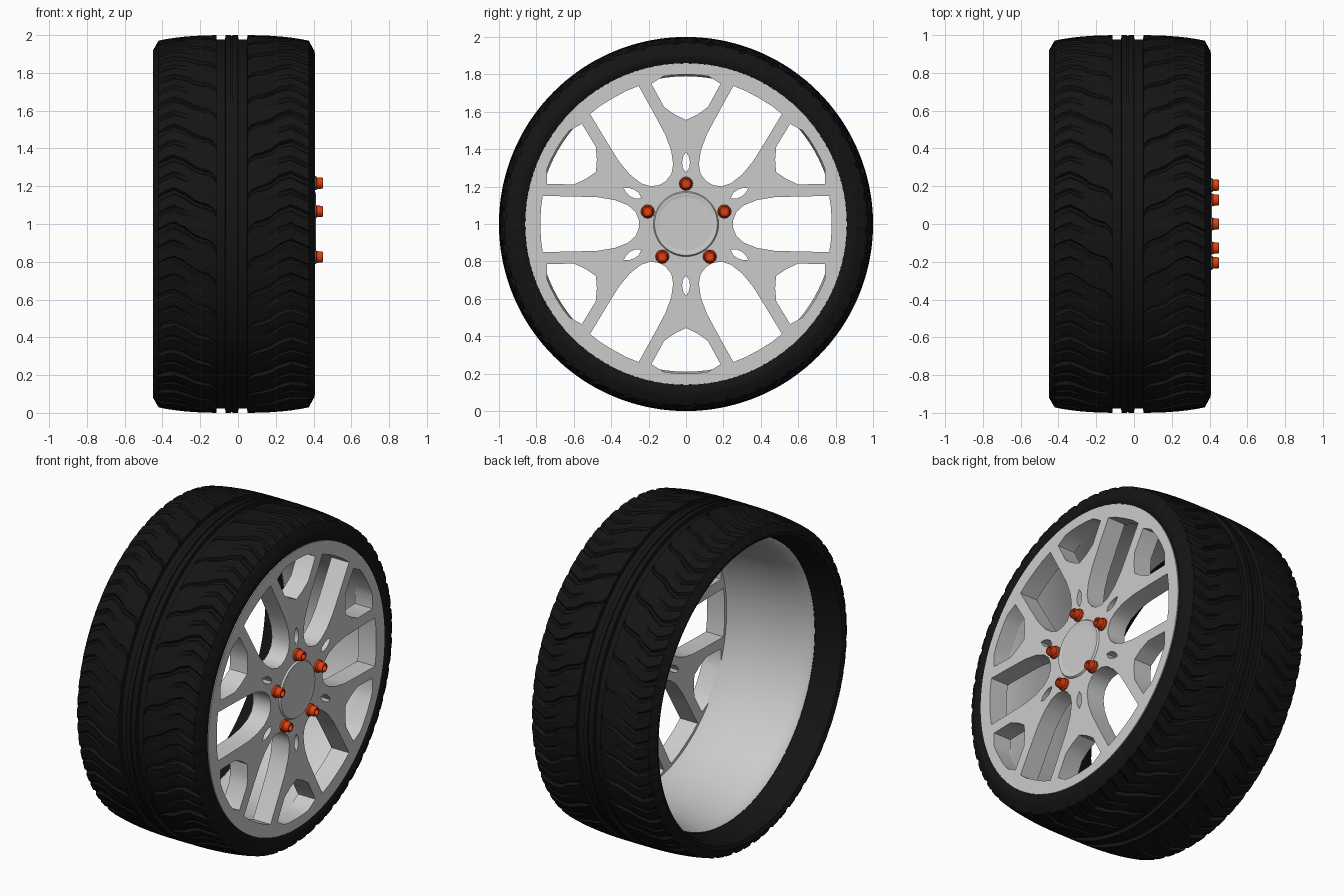
import bpy, bmesh
from math import sin, cos, pi, exp, radians

if "Cube" in bpy.data.objects:
    bpy.data.objects.remove(bpy.data.objects["Cube"])

def material(name, rgb):
    m = bpy.data.materials.new(name)
    m.diffuse_color = (*rgb, 1)
    m.use_nodes = True
    m.node_tree.nodes["Principled BSDF"].inputs["Base Color"].default_value = m.diffuse_color
    return m

RUBBER = material("rubber", (0.007, 0.007, 0.007))
RED = material("bolt_red", (0.75, 0.05, 0.005))

def finish(name, bm, mat=None, angle=30):
    bmesh.ops.remove_doubles(bm, verts=bm.verts, dist=0.0003)
    bmesh.ops.recalc_face_normals(bm, faces=bm.faces)
    me = bpy.data.meshes.new(name)
    bm.to_mesh(me)
    bm.free()
    ob = bpy.data.objects.new(name, me)
    bpy.context.collection.objects.link(ob)
    if mat:
        me.materials.append(mat)
    bpy.ops.object.select_all(action='DESELECT')
    ob.select_set(True)
    bpy.context.view_layer.objects.active = ob
    bpy.ops.object.shade_smooth_by_angle(angle=radians(angle))
    return ob

def skin(bm, rings, closed=False):
    n = len(rings[0])
    pairs = list(zip(rings, rings[1:])) + ([(rings[-1], rings[0])] if closed else [])
    for a, b in pairs:
        for j in range(n):
            k = (j + 1) % n
            bm.faces.new((a[j], a[k], b[k], b[j]))

def lathe(name, profile, segs, y=0, z=1, mat=None, closed=False):
    """Revolve (x, radius) points around an axis parallel to x."""
    bm = bmesh.new()
    rings = [[bm.verts.new((x, y + r * cos(2 * pi * j / segs), z + r * sin(2 * pi * j / segs)))
              for j in range(segs)] for x, r in profile]
    skin(bm, rings, closed)
    return finish(name, bm, mat)

# Tyre: grid follows the curved tread grooves so their edges stay crisp
PITCHES = 34
PATTERN = [(0, 0), (.15, 0), (.27, 0), (.32, .5), (.38, .5), (.43, 0), (.58, 0),
           (.73, 0), (.79, 1), (.89, 1), (.95, 0)]
MID = -0.033

def crown(x):
    return 1 - 0.03 * (abs(x + 0.0235) / 0.4) ** 3

rows = [(-.28, .86, 0), (-.40, .88, 0), (-.44, .897, 0), (-.45, .92, 0)]
for x in (-.42, -.385, -.34, -.28, -.23, -.19, -.16, -.135, -.117):
    rows.append((x, crown(x), .5 if x == -.42 else 1))
for x, drop in ((-.115, 0), (-.113, .022), (-.068, .022), (-.066, 0), (-.038, 0), (-.036, .006),
                (-.030, .006), (-.028, 0), (0, 0), (.002, .022), (.048, .022), (.05, 0)):
    rows.append((x, crown(x) - drop, 0))
for x in (.052, .07, .095, .125, .17, .22, .28, .33, .375):
    rows.append((x, crown(x), .5 if x == .375 else 1))
rows += [(.405, .915, 0), (.408, .895, 0), (.402, .875, 0), (.394, .86, 0), (.30, .859, 0)]

bm = bmesh.new()
rings = []
for x, r, groove in rows:
    u = max(abs(x - MID), .082)
    shift = -.13 * exp(-(u - .082) / .06) + .026 * sin(u * 26)
    shift += (pi / PITCHES) * min(max((x + .066) / .066, 0), 1)   # stagger the two sides
    width = min(.5 + 1.5 * u, 1.1)
    depth = .02 * groove * min(1, .4 + (u - .082) * 6)
    ring = []
    for p in range(PITCHES):
        for f, d in PATTERN:
            if f > .7:
                f = .84 + (f - .84) * width
            if .25 < f < .5:                      # short sipe that fades toward the centre
                d *= min(max((u - .17) / .1, 0), 1)
            a = 2 * pi * (p + f) / PITCHES + shift
            rr = r - d * depth
            ring.append(bm.verts.new((x, -rr * cos(a), 1 + rr * sin(a))))
    rings.append(ring)
skin(bm, rings)
finish("tyre", bm, RUBBER, 35)

# Rim barrel
lathe("rim_barrel", [(-.28, .858), (-.265, .845), (-.22, .83), (-.1, .81), (.08, .797),
                     (.24, .79), (.32, .805), (.32, .858)], 96, closed=True)

# Wheel face: disc outline with window cut-outs, drawn in the y-z plane
def rot(pts, a):
    return [(x * cos(a) - y * sin(a), x * sin(a) + y * cos(a)) for x, y in pts]

def mirrored(half):
    return half + [(x, -y) for x, y in reversed(half) if y > 0]

big = mirrored([(.778, 0), (.776, .08), (.766, .15), (.60, .147), (.47, .143), (.38, .128),
                (.31, .10), (.27, .065), (.252, .02)])
fork = mirrored([(.80, 0), (.797, .07), (.79, .12), (.75, .185), (.625, .117), (.585, .06), (.556, 0)])
slot = mirrored([(.385, 0), (.36, .015), (.33, .021), (.30, .017), (.275, 0)])

outlines = [[(.86 * cos(2 * pi * i / 96), .86 * sin(2 * pi * i / 96)) for i in range(96)]]
for i in range(6):
    a = i * pi / 3
    outlines += [rot(big, a), rot(fork, a + pi / 6), rot(slot, a + pi / 6)]

cu = bpy.data.curves.new("face_outline", 'CURVE')
cu.dimensions = '2D'
cu.fill_mode = 'BOTH'
cu.extrude = 0.06
for pts in outlines:
    s = cu.splines.new('POLY')
    s.points.add(len(pts) - 1)
    for p, (x, y) in zip(s.points, pts):
        p.co = (x, y, 0, 1)
    s.use_cyclic_u = True
helper = bpy.data.objects.new("face_outline", cu)
bpy.context.collection.objects.link(helper)
bpy.context.view_layer.update()
me = bpy.data.meshes.new_from_object(helper.evaluated_get(bpy.context.evaluated_depsgraph_get()))
bm = bmesh.new()
bm.from_mesh(me)
for v in bm.verts:
    v.co = (v.co.z + .34, v.co.x, v.co.y + 1)
bpy.data.objects.remove(helper)
finish("spoke_face", bm)

# Hub cap with a raised rounded lip
lathe("hub_cap", [(.38, .174), (.402, .174), (.411, .168), (.412, .158), (.408, .148), (.408, .14),
                  (.408, 0)], 48)

# Five socket-headed wheel bolts
for i in range(5):
    a = pi / 2 + i * 2 * pi / 5
    lathe("wheel_bolt", [(.385, .037), (.412, .037), (.418, .031),
                         (.446, .029), (.45, .026), (.45, .019), (.424, .019), (.424, 0)],
          12, .216 * cos(a), 1 + .216 * sin(a), RED)
